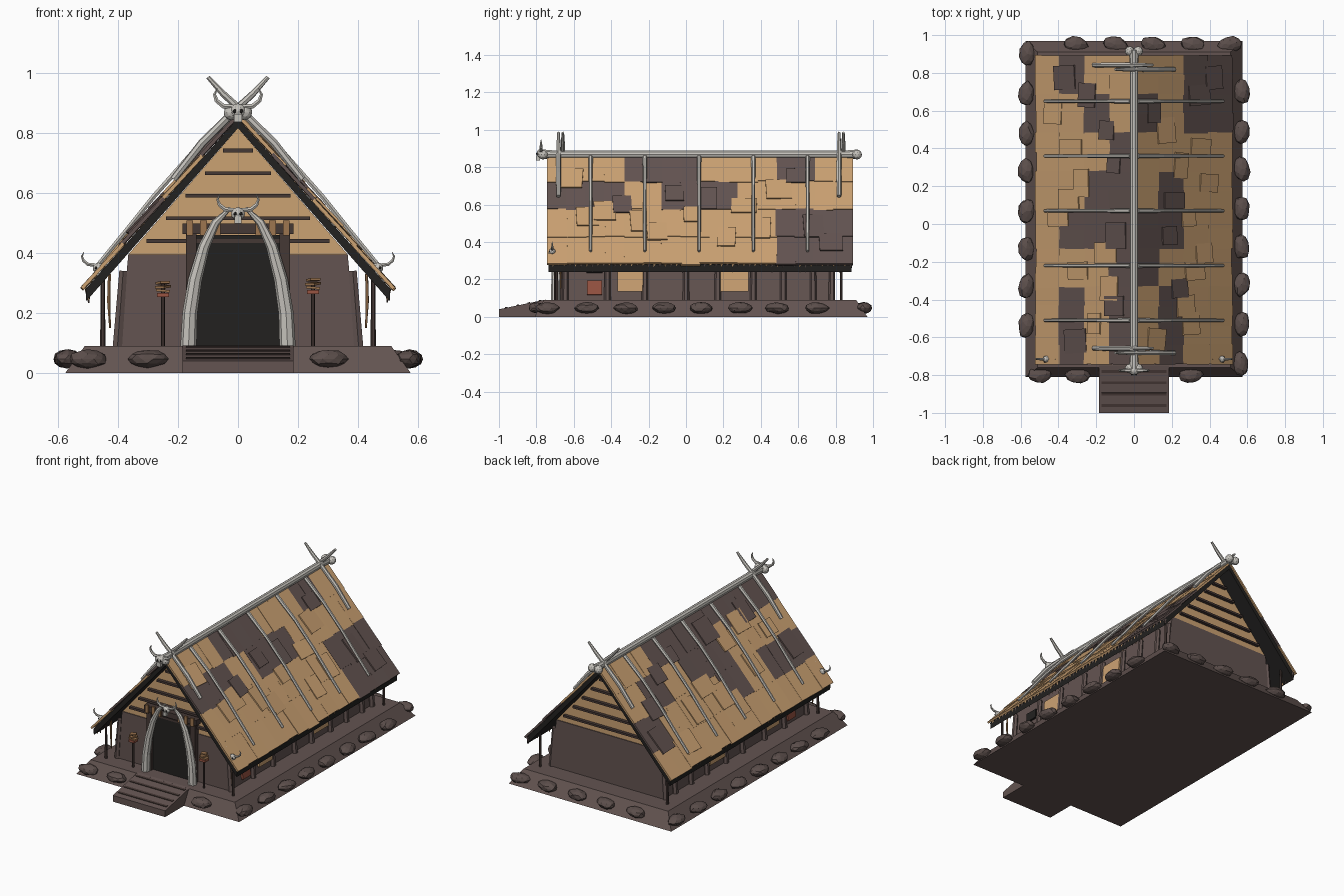
import bpy, bmesh, math, random
from mathutils import Vector, Matrix, Euler

if "Cube" in bpy.data.objects:
    bpy.data.objects.remove(bpy.data.objects["Cube"])

random.seed(4)


def material(name, rgb):
    m = bpy.data.materials.new(name)
    m.diffuse_color = (*rgb, 1)
    m.use_nodes = True
    m.node_tree.nodes["Principled BSDF"].inputs["Base Color"].default_value = m.diffuse_color
    return m


TAN = material("tan hide", (0.60, 0.36, 0.17))
BROWN = material("dark earth", (0.125, 0.088, 0.082))
STONE = material("stone", (0.105, 0.076, 0.070))
BEAM = material("dark timber", (0.060, 0.040, 0.036))
BLACK = material("shadow black", (0.016, 0.015, 0.014))
BONE = material("bone", (0.56, 0.54, 0.50))
RED = material("red cloth", (0.32, 0.09, 0.055))
ROPE = material("rope", (0.34, 0.18, 0.08))


def finish(bm, name, mat, smooth=False):
    bmesh.ops.recalc_face_normals(bm, faces=bm.faces[:])
    me = bpy.data.meshes.new(name)
    bm.to_mesh(me)
    bm.free()
    me.materials.append(mat)
    ob = bpy.data.objects.new(name, me)
    bpy.context.collection.objects.link(ob)
    return ob


def box(bm, c, s, rot=(0, 0, 0)):
    m = Matrix.Translation(c) @ Euler(rot).to_matrix().to_4x4() @ Matrix.Diagonal((*s, 1))
    bmesh.ops.create_cube(bm, size=1, matrix=m)


def blob(bm, c, s, sub=2, jitter=0.0, rot=0.0):
    m = Matrix.Translation(c) @ Matrix.Rotation(rot, 4, 'Z') @ Matrix.Diagonal((*s, 1))
    for v in bmesh.ops.create_icosphere(bm, subdivisions=sub, radius=1)["verts"]:
        v.co = m @ (v.co * (1 + random.uniform(-jitter, jitter)))


def tube(bm, pts, radii, n=7):
    pts = [Vector(p) for p in pts]
    rings, q, last = [], None, None
    for i, p in enumerate(pts):
        t = (pts[min(i + 1, len(pts) - 1)] - pts[max(i - 1, 0)]).normalized()
        q = t.to_track_quat('Z', 'Y') if q is None else last.rotation_difference(t) @ q
        last = t
        r = radii[i]
        rings.append([bm.verts.new(p + q @ Vector((r * math.cos(a), r * math.sin(a), 0)))
                      for a in (k * math.tau / n for k in range(n))])
    for a, b in zip(rings, rings[1:]):
        for k in range(n):
            bm.faces.new((a[k], a[(k + 1) % n], b[(k + 1) % n], b[k]))
    bm.faces.new(rings[0][::-1])
    bm.faces.new(rings[-1])


def prism(bm, profile, y0, y1):
    a = [bm.verts.new((x, y0, z)) for x, z in profile]
    b = [bm.verts.new((x, y1, z)) for x, z in profile]
    bm.faces.new(a)
    bm.faces.new(b[::-1])
    for i in range(len(a)):
        j = (i + 1) % len(a)
        bm.faces.new((a[i], b[i], b[j], a[j]))


def part(name, mat, fn):
    bm = bmesh.new()
    fn(bm)
    return finish(bm, name, mat)


# Sloped earth base
bm = bmesh.new()
lo = [bm.verts.new(p) for p in ((-.575, -.81, 0), (.575, -.81, 0), (.575, .97, 0), (-.575, .97, 0))]
hi = [bm.verts.new(p) for p in ((-.51, -.76, .09), (.51, -.76, .09), (.51, .91, .09), (-.51, .91, .09))]
bm.faces.new(lo[::-1])
bm.faces.new(hi)
for i in range(4):
    bm.faces.new((lo[i], lo[(i + 1) % 4], hi[(i + 1) % 4], hi[i]))
finish(bm, "earth_base", BROWN)

# Entrance ramp with slats
bm = bmesh.new()
prism(bm, [(-1, 0), (-1, .04), (-.75, .092), (-.75, 0)], -.185, .185)
for v in bm.verts:
    v.co = (v.co.y, v.co.x, v.co.z)
finish(bm, "ramp", BROWN)
bm = bmesh.new()
for y in (-.96, -.90, -.84, -.78):
    box(bm, (0, y, .04 + (y + 1) * .208), (.345, .014, .008), (.2, 0, 0))
finish(bm, "ramp_slats", BEAM)

# Boulders round the base
bm = bmesh.new()
spots = [(s * .57, y + (.01 if s > 0 else 0), 0) for s in (-1, 1)
         for y in (.69, .48, .28, .07, -.13, -.33, -.54)]
spots += [(-.565, .90, 0), (.565, -.74, 0)]
spots += [(x, .95, 1) for x in (-.31, -.10, .10, .31, .51)]
spots += [(x, -.80, 1) for x in (-.50, -.30, .30)]
for x, y, turned in spots:
    blob(bm, (x, y, .047), (.043, .065, .03), 2, .09, turned * 1.57 + random.uniform(-.2, .2))
finish(bm, "boulders", STONE)

# Walls and gables
part("lower_walls", BROWN, lambda b: prism(
    b, [(-.395, .08), (.395, .08), (.365, .395), (-.365, .395)], -.65, .79))
part("gable_walls", TAN, lambda b: prism(b, [(-.365, .395), (.365, .395), (0, .815)], -.645, .785))
bm = bmesh.new()
for y in (-.65, .79):
    for z, w in ((.74, .05), (.665, .11), (.59, .175), (.515, .24), (.44, .305)):
        box(bm, (0, y, z), (2 * w, .03, .013))
finish(bm, "gable_beams", BEAM)
bm = bmesh.new()
for s in (-1, 1):
    for y in (-.645, -.42, -.22, 0, .17, .36, .52, .68, .78):
        tube(bm, [(s * .402, y, .08), (s * .382, y, .34)], [.018, .015], 6)
finish(bm, "wall_posts", BROWN)

# Side hangings, window and patch
for s, side in ((-1, "left"), (1, "right")):
    bm = bmesh.new()
    for y in (-.29, .26):
        box(bm, (s * .395, y, .22), (.012, .15, .17), (0, -s * .08, 0))
    finish(bm, side + "_wall_hides", TAN)
    part(side + "_wall_patch", RED, lambda b: box(b, (s * .398, -.49, .155), (.012, .08, .075), (0, -s * .08, 0)))
    part(side + "_window", BLACK, lambda b: box(b, (s * .388, -.49, .265), (.012, .085, .06), (0, -s * .08, 0)))

# Roof deck and barge boards
part("roof_deck", BLACK, lambda b: prism(
    b, [(0, .848), (.507, .28), (.505, .24), (.485, .262), (0, .815),
        (-.485, .262), (-.505, .24), (-.507, .28)], -.735, .885))

# Hide and bark tiles; each letter is one tile, front to back (T tan, D dark), eave row first
SLOPE = math.atan2(.57, .505)
LENGTH = math.hypot(.57, .505)
LAYOUT = {1: ("TTTTTTDD", "TTTTTTDD", "DDTDDTTT", "TTDDTTDT"),
          -1: ("TTTTTTTT", "DDTDTTTD", "TTTDDTDT", "DDDDDDTT")}
ROWS = (0, .25, .51, .77, 1)
tiles = {"T": bmesh.new(), "D": bmesh.new()}


def on_roof(s, t, y, lift):
    """Point on a slope: t = 0 at the eave, 1 at the ridge."""
    return Vector((s * ((1 - t) * .507 + lift * math.sin(SLOPE)), y,
                   .28 + t * .568 + lift * math.cos(SLOPE)))


for s, rows in LAYOUT.items():
    for r, row in enumerate(rows):
        t0, t1 = ROWS[r], ROWS[r + 1]
        for i, kind in enumerate(row):
            y = -.74 + (i + .5) * 1.63 / 8
            h = (t1 - t0) * LENGTH + .012
            for k in (-1, 1):
                d = random.uniform(-.008, .008)
                box(tiles[kind], on_roof(s, (t0 + t1) / 2 + d, y + k * .051, .006 + .003 * random.random()),
                    (h, .108, .012), (0, s * (SLOPE - .02), random.uniform(-.02, .02)))
    # loose patches laid over the tiles
    for k in range(16):
        t, y = random.uniform(.14, .84), -.62 + k * .093
        r = next(j for j in range(4) if t < ROWS[j + 1])
        kind = rows[r][min(7, int((y + .74) / .204))]
        box(tiles[kind], on_roof(s, t, y, .017),
            (random.uniform(.09, .17), random.uniform(.08, .15), .008),
            (0, s * (SLOPE - .03), random.uniform(-.1, .1)))
finish(tiles["T"], "tan_roof_tiles", TAN)
finish(tiles["D"], "dark_roof_tiles", BROWN)

# Fringe of points hanging from the eaves
for off, mat, label in ((0, TAN, "tan"), (.03, BROWN, "dark")):
    bm = bmesh.new()
    for s in (-1, 1):
        for k in range(27):
            y = -.71 + k * .06 + off
            z = .245 + random.uniform(-.012, .01)
            tube(bm, [(s * .50, y, .285), (s * .497, y, z)], [.012, .002], 5)
    finish(bm, label + "_eave_fringe", mat)

# Ridge bone with knuckle ends
bm = bmesh.new()
tube(bm, [(0, -.77, .868), (0, -.7, .868), (0, .85, .868), (0, .92, .868)], [.028, .022, .022, .028], 10)
for y in (-.765, .915):
    for s in (-1, 1):
        blob(bm, (s * .022, y, .867), (.026, .026, .026), 2)
finish(bm, "ridge_bone", BONE)

# Crossed end poles and roof ribs
bm = bmesh.new()
for y in (-.67, .83):
    for s in (-1, 1):
        yy = y + s * .012
        tube(bm, [(s * .10, yy, .985), (s * .05, yy, .93), (-s * .02, yy, .865),
                  (-s * .12, yy, .765), (-s * .215, yy, .645)], [.007, .011, .013, .014, .012], 7)
finish(bm, "crossed_poles", BONE)
bm = bmesh.new()
for y in (-.51, -.22, .07, .36, .65):
    for s in (-1, 1):
        pts = [on_roof(s, t, y, l) for t, l in ((.99, .02), (.75, .036), (.5, .036), (.3, .028), (.10, .022))]
        tube(bm, pts, [.012, .010, .009, .009, .008], 6)
finish(bm, "roof_ribs", BONE)

# Doorway, frame and lintel
part("doorway", BLACK, lambda b: box(b, (0, -.652, .275), (.28, .02, .37)))
bm = bmesh.new()
for s in (-1, 1):
    box(bm, (s * .155, -.66, .28), (.035, .04, .38))
box(bm, (0, -.665, .48), (.37, .045, .035))
finish(bm, "door_frame", BEAM)
bm = bmesh.new()
for x in (-.16, -.115, -.07, .07, .115, .16):
    box(bm, (x, -.69, .482), (.022, .012, .05))
finish(bm, "lintel_bindings", ROPE)

# Tusk arch
bm = bmesh.new()
for s in (-1, 1):
    tube(bm, [(s * x, -.695, z) for x, z in ((.165, .085), (.16, .2), (.143, .31), (.113, .42), (.075, .5), (.025, .55))],
         [.027, .025, .023, .019, .014, .005], 8)
finish(bm, "tusk_arch", BONE)


# Horned skulls
def skull(name, x, y, z, k):
    bm, eyes = bmesh.new(), bmesh.new()
    blob(bm, (x, y, z), (.024 * k, .022 * k, .022 * k), 2)
    box(bm, (x, y - .014 * k, z - .02 * k), (.022 * k, .02 * k, .024 * k))
    for s in (-1, 1):
        tube(bm, [(x + s * a * k, y, z + b * k) for a, b in
                  ((.014, .012), (.042, .014), (.062, .03), (.068, .048), (.06, .066))],
             [.008 * k, .008 * k, .007 * k, .005 * k, .001], 6)
        blob(eyes, (x + s * .010 * k, y - .019 * k, z), (.006 * k, .004 * k, .007 * k), 1)
    finish(bm, name, BONE)
    finish(eyes, name + "_eyes", BLACK)


skull("ridge_skull", 0, -.775, .872, 1.15)
skull("door_skull", 0, -.72, .53, 1.0)
for s, side in ((-1, "left"), (1, "right")):
    skull(side + "_eave_skull", s * .465, -.715, .35, .8)

# Eave poles and hanging cords
bm = bmesh.new()
for s in (-1, 1):
    for y in (-.69, .83):
        tube(bm, [(s * .45, y, .08), (s * .45, y, .32)], [.009, .007], 6)
finish(bm, "eave_poles", BEAM)
bm = bmesh.new()
for s in (-1, 1):
    tube(bm, [(s * .428, -.67, .33), (s * .43, -.67, .24), (s * .426, -.67, .15)], [.005, .006, .003], 5)
finish(bm, "hanging_cords", ROPE)

# Torches beside the door
for s, side in ((-1, "left"), (1, "right")):
    part(side + "_torch_pole", BEAM, lambda b: tube(b, [(s * .25, -.70, .085), (s * .25, -.70, .3)], [.007, .007], 6))
    z0 = .28 if s < 0 else .29
    part(side + "_torch_bowl", RED, lambda b: box(b, (s * .25, -.70, z0 - .02), (.04, .04, .014)))
    bm = bmesh.new()
    for k in range(3):
        box(bm, (s * .25, -.70, z0 - .006 + k * .013), (.046 - .004 * k, .036, .008), (0, .1 * (-1) ** k, k))
    finish(bm, side + "_torch_head", ROPE)
